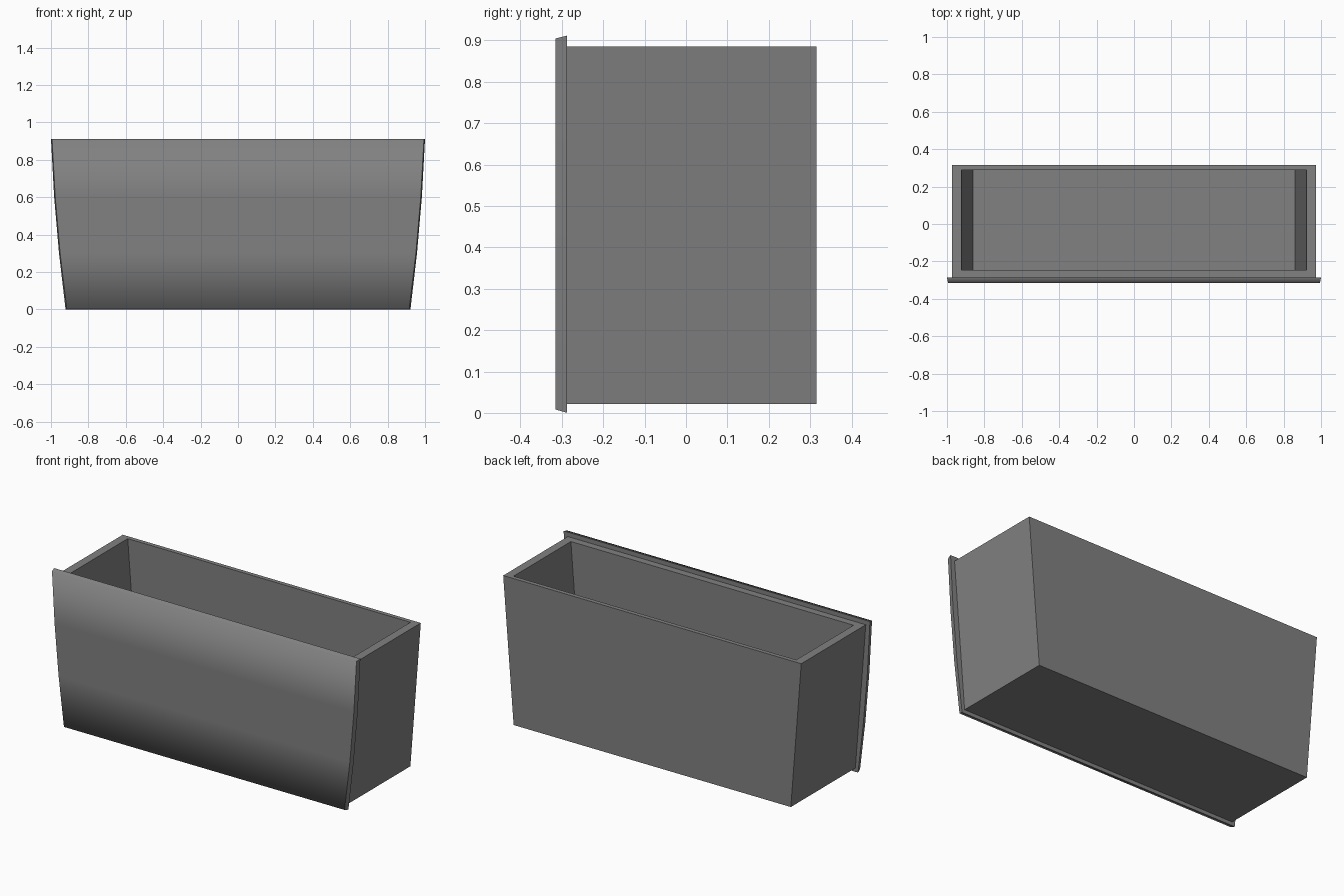
import bpy
import bmesh

cube = bpy.data.objects.get("Cube")
if cube:
    bpy.data.objects.remove(cube, do_unlink=True)

grey = bpy.data.materials.new("mid_grey")
grey.use_nodes = True
colour = (0.22, 0.22, 0.22, 1)
grey.diffuse_color = colour
bsdf = grey.node_tree.nodes["Principled BSDF"]
bsdf.inputs["Base Color"].default_value = colour


def finish(bm, name):
    bmesh.ops.recalc_face_normals(bm, faces=bm.faces)
    mesh = bpy.data.meshes.new(name)
    bm.to_mesh(mesh)
    bm.free()
    mesh.materials.append(grey)
    obj = bpy.data.objects.new(name, mesh)
    bpy.context.collection.objects.link(obj)
    return obj


def ring(bm, half_x, y0, y1, z):
    corners = [(-half_x, y0), (half_x, y0), (half_x, y1), (-half_x, y1)]
    return [bm.verts.new((x, y, z)) for x, y in corners]


def bridge(bm, a, b):
    for i in range(4):
        j = (i + 1) % 4
        bm.faces.new((a[i], a[j], b[j], b[i]))


# Open tapered box: outer wall, rim, inner wall and floor
bm = bmesh.new()
base = ring(bm, 0.905, -0.287, 0.315, 0.022)
outer = ring(bm, 0.973, -0.287, 0.315, 0.886)
inner = ring(bm, 0.923, -0.245, 0.29, 0.886)
floor = ring(bm, 0.861, -0.245, 0.29, 0.08)
for a, b in ((base, outer), (outer, inner), (inner, floor)):
    bridge(bm, a, b)
bm.faces.new(base)
bm.faces.new(floor)
finish(bm, "drawer_box")

# Front panel: rows of (half width, back height, front height)
rows = [(0.922, 0.0, 0.008), (0.957, 0.30, 0.30),
        (0.983, 0.60, 0.60), (1.0, 0.912, 0.905)]
bm = bmesh.new()
rings = []
for half_x, back_z, front_z in rows:
    r = ring(bm, half_x, -0.315, -0.287, back_z)
    for v in r[:2]:
        v.co.z = front_z
        v.co.x *= 1 - 0.006 / half_x
    rings.append(r)
for a, b in zip(rings, rings[1:]):
    bridge(bm, a, b)
bm.faces.new(rings[0])
bm.faces.new(rings[-1])
bmesh.ops.recalc_face_normals(bm, faces=bm.faces)

# Blend the front into its top and bottom lips, keep ends and back crisp
for f in bm.faces:
    f.smooth = True
for e in bm.edges:
    kinds = [max(range(3), key=lambda i: abs(f.normal[i])) for f in e.link_faces]
    on_back = all(v.co.y > -0.3 for v in e.verts)
    if on_back or (0 in kinds and kinds != [0, 0]):
        e.smooth = False
finish(bm, "front_panel")
